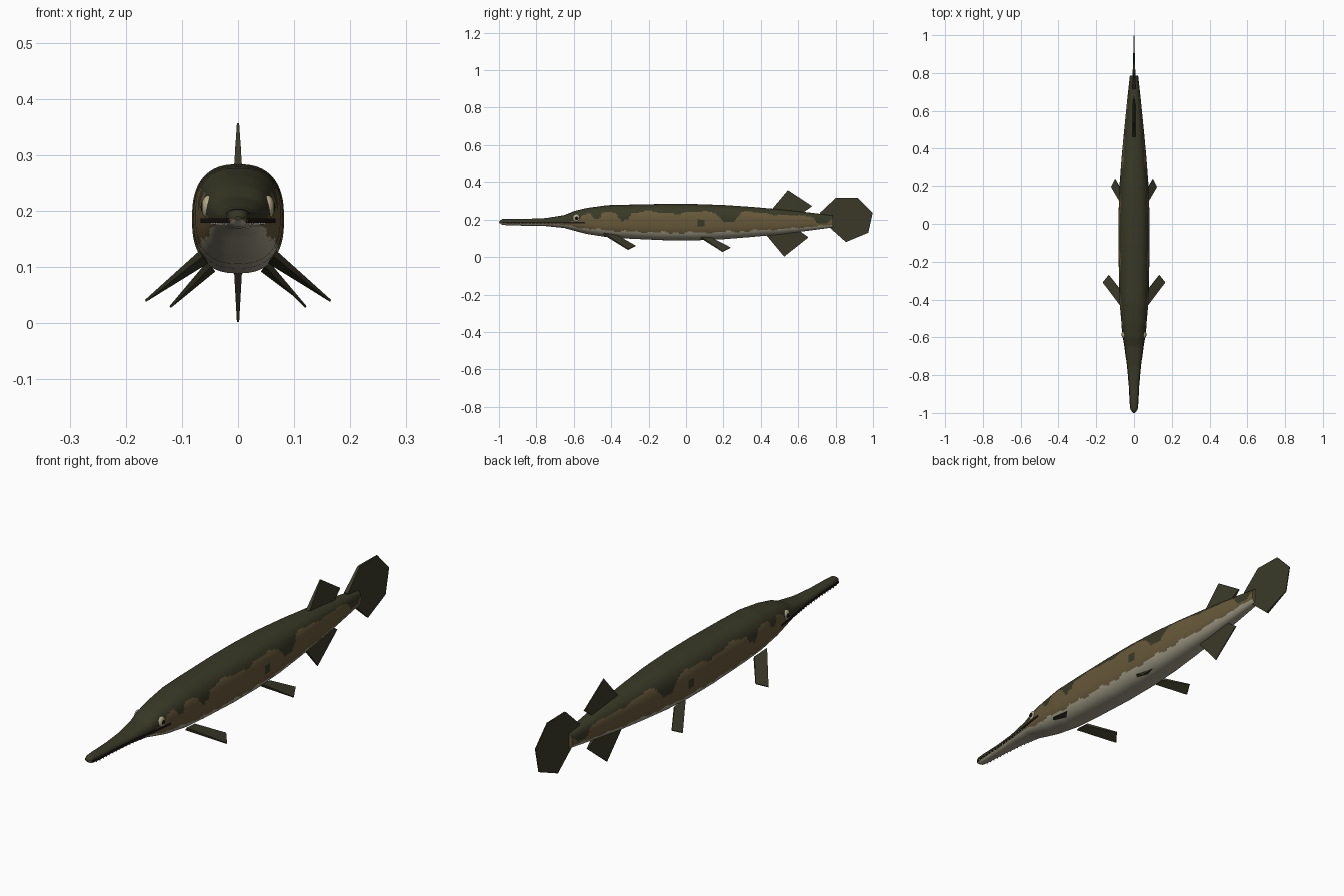
import bpy, bmesh, math
from mathutils import Vector

if "Cube" in bpy.data.objects:
    bpy.data.objects.remove(bpy.data.objects["Cube"], do_unlink=True)


def material(name, rgb):
    m = bpy.data.materials.new(name)
    m.use_nodes = True
    m.diffuse_color = (*rgb, 1)
    m.node_tree.nodes["Principled BSDF"].inputs["Base Color"].default_value = (*rgb, 1)
    return m


OLIVE = material("dark olive back", (0.040, 0.040, 0.020))
BROWN = material("brown flank", (0.135, 0.098, 0.042))
PALE = material("pale belly", (0.37, 0.34, 0.25))
FIN = material("olive fin", (0.042, 0.041, 0.022))
MOUTH = material("dark mouth", (0.012, 0.010, 0.007))
IRIS = material("pale iris", (0.45, 0.40, 0.25))
PUPIL = material("black pupil", (0.006, 0.006, 0.006))
TOOTH = material("ivory teeth", (0.45, 0.42, 0.32))


def finish(bm, name, mats, smooth=True):
    bmesh.ops.recalc_face_normals(bm, faces=bm.faces)
    me = bpy.data.meshes.new(name)
    bm.to_mesh(me)
    bm.free()
    ob = bpy.data.objects.new(name, me)
    bpy.context.collection.objects.link(ob)
    for m in mats:
        me.materials.append(m)
    if smooth:
        bpy.ops.object.select_all(action='DESELECT')
        ob.select_set(True)
        bpy.context.view_layer.objects.active = ob
        bpy.ops.object.shade_smooth_by_angle(angle=math.radians(40))
    return ob


# Body stations: y, top z, bottom z, half width
STATIONS = [(-1.0, .190, .184, .006), (-.985, .203, .172, .017), (-.95, .204, .169, .021),
            (-.85, .204, .167, .026), (-.75, .208, .165, .035), (-.65, .224, .155, .049),
            (-.6, .245, .141, .057), (-.53, .262, .123, .066), (-.42, .277, .106, .076),
            (-.3, .280, .098, .080), (-.1, .284, .089, .082), (.05, .283, .089, .082),
            (.2, .278, .095, .077), (.35, .268, .107, .066), (.5, .255, .121, .052),
            (.65, .239, .140, .037), (.785, .222, .158, .022)]


def station(y):
    y = min(max(y, STATIONS[0][0]), STATIONS[-1][0])
    for a, b in zip(STATIONS, STATIONS[1:]):
        if y <= b[0]:
            t = (y - a[0]) / (b[0] - a[0])
            return [a[i] + (b[i] - a[i]) * t for i in (1, 2, 3)]


def bump(y, centre, width):
    return math.exp(-((y - centre) / width) ** 4)


def skin(p):
    """Colour index by height in the section, with wavy edges and saddles."""
    y = p.y
    top, bottom, _ = station(y)
    h = (p.z - bottom) / (top - bottom)
    if y < -.62:
        return 0 if h > .42 else 1 if h > .24 else 2
    wave = .035 * math.sin(23 * y) + .02 * math.sin(61 * y + 1)
    back = .77 + wave + .05 * bump(y, .42, .12)
    for centre, width, depth in ((-.6, .035, .26), (-.48, .025, .25), (-.33, .035, .2),
                                 (.23, .05, .25), (.73, .04, .4)):
        back -= depth * bump(y, centre, width)
    belly = .21 + .02 * math.sin(37 * y) + .015 * math.sin(90 * y)
    spot = math.hypot(y - .08, p.z - .182) < .02
    return 0 if h > back or spot else 1 if h > belly else 2


# Body: rounded sections lofted from snout tip to tail root
SIDES, RINGS = 72, 200
bm = bmesh.new()
previous = None
for i in range(RINGS + 1):
    y = -1 + 1.785 * i / RINGS
    top, bottom, half = station(y)
    ring = []
    for k in range(SIDES):
        a = 2 * math.pi * k / SIDES
        c, s = math.cos(a), math.sin(a)
        x = half * math.copysign(abs(c) ** .8, c)
        z = (top + bottom) / 2 + (top - bottom) / 2 * math.copysign(abs(s) ** .8, s)
        ring.append(bm.verts.new((x, y, z)))
    if previous:
        for k in range(SIDES):
            n = (k + 1) % SIDES
            bm.faces.new((previous[k], previous[n], ring[n], ring[k]))
    else:
        bm.faces.new(ring)
    previous = ring
bm.faces.new(previous)
for f in bm.faces:
    f.material_index = skin(f.calc_center_median())
finish(bm, "body", [OLIVE, BROWN, PALE])


# Mouth line: a thin plate following the jaw outline
bm = bmesh.new()
ys = [-.985 + .445 * i / 30 for i in range(31)]
outline = [(station(y)[2] + .002, y) for y in ys]
outline += [(-x, y) for x, y in reversed(outline)]
face = bm.faces.new([bm.verts.new((x, y, .179)) for x, y in outline])
grown = bmesh.ops.extrude_face_region(bm, geom=[face])["geom"]
bmesh.ops.translate(bm, vec=(0, 0, .008),
                    verts=[v for v in grown if isinstance(v, bmesh.types.BMVert)])
finish(bm, "mouth_line", [MOUTH], False)

# Teeth: small spikes hanging below the mouth line
bm = bmesh.new()
for i in range(16):
    y = -.965 + .02 * i
    for side in (-1, 1):
        x = side * (station(y)[2] + .0005)
        base = [bm.verts.new((x + dx, y + dy, .180))
                for dx, dy in ((-.002, -.003), (.002, -.003), (.002, .003), (-.002, .003))]
        tip = bm.verts.new((x, y, .171))
        bm.faces.new(base)
        for k in range(4):
            bm.faces.new((base[k], base[(k + 1) % 4], tip))
finish(bm, "teeth", [TOOTH], False)


def fin(name, points, thickness, axis):
    """Tapered slab: one outline and a thickness for each corner."""
    bm = bmesh.new()
    axis = Vector(axis).normalized()
    a, b = [[bm.verts.new(Vector(p) + axis * s * t) for p, t in zip(points, thickness)]
            for s in (-1, 1)]
    bm.faces.new(a)
    bm.faces.new(b[::-1])
    for k in range(len(a)):
        n = (k + 1) % len(a)
        bm.faces.new((a[k], b[k], b[n], a[n]))
    return finish(bm, name, [FIN], False)


# Upright fins on the centre line
THIN, THICK = .002, .009
fin("dorsal_fin", [(0, .455, .25), (0, .545, .357), (0, .675, .272), (0, .62, .232)],
    (THICK, THIN, THIN, THICK), (1, 0, 0))
fin("anal_fin", [(0, .42, .128), (0, .525, .002), (0, .655, .105), (0, .60, .145)],
    (THICK, THIN, THIN, THICK), (1, 0, 0))
fin("tail_fin", [(0, .715, .235), (0, .80, .315), (0, .92, .315), (0, .998, .235),
                 (0, .975, .130), (0, .855, .080), (0, .765, .160)],
    (THICK, .005, THIN, THIN, THIN, .005, THICK), (1, 0, 0))

# Paired fins and eyes
for side, label in ((1, "left"), (-1, "right")):
    pairs = {"pectoral": [(.066, -.44, .124), (.165, -.31, .040), (.133, -.27, .060), (.056, -.37, .112)],
             "pelvic": [(.052, .08, .105), (.121, .195, .029), (.100, .238, .050), (.044, .14, .097)]}
    for kind, pts in pairs.items():
        pts = [(side * x, y, z) for x, y, z in pts]
        normal = (Vector(pts[1]) - Vector(pts[0])).cross(Vector(pts[3]) - Vector(pts[0]))
        fin(f"{label}_{kind}_fin", pts, (.006, THIN, THIN, .006), normal)

    for part, mat, x, size in (("eye", IRIS, .053, (.012, .021, .021)),
                               ("pupil", PUPIL, .061, (.0055, .011, .011))):
        bm = bmesh.new()
        bmesh.ops.create_uvsphere(bm, u_segments=20, v_segments=12, radius=1)
        bmesh.ops.scale(bm, vec=size, verts=bm.verts)
        bmesh.ops.translate(bm, vec=(side * x, -.585, .207), verts=bm.verts)
        finish(bm, f"{label}_{part}", [mat])
